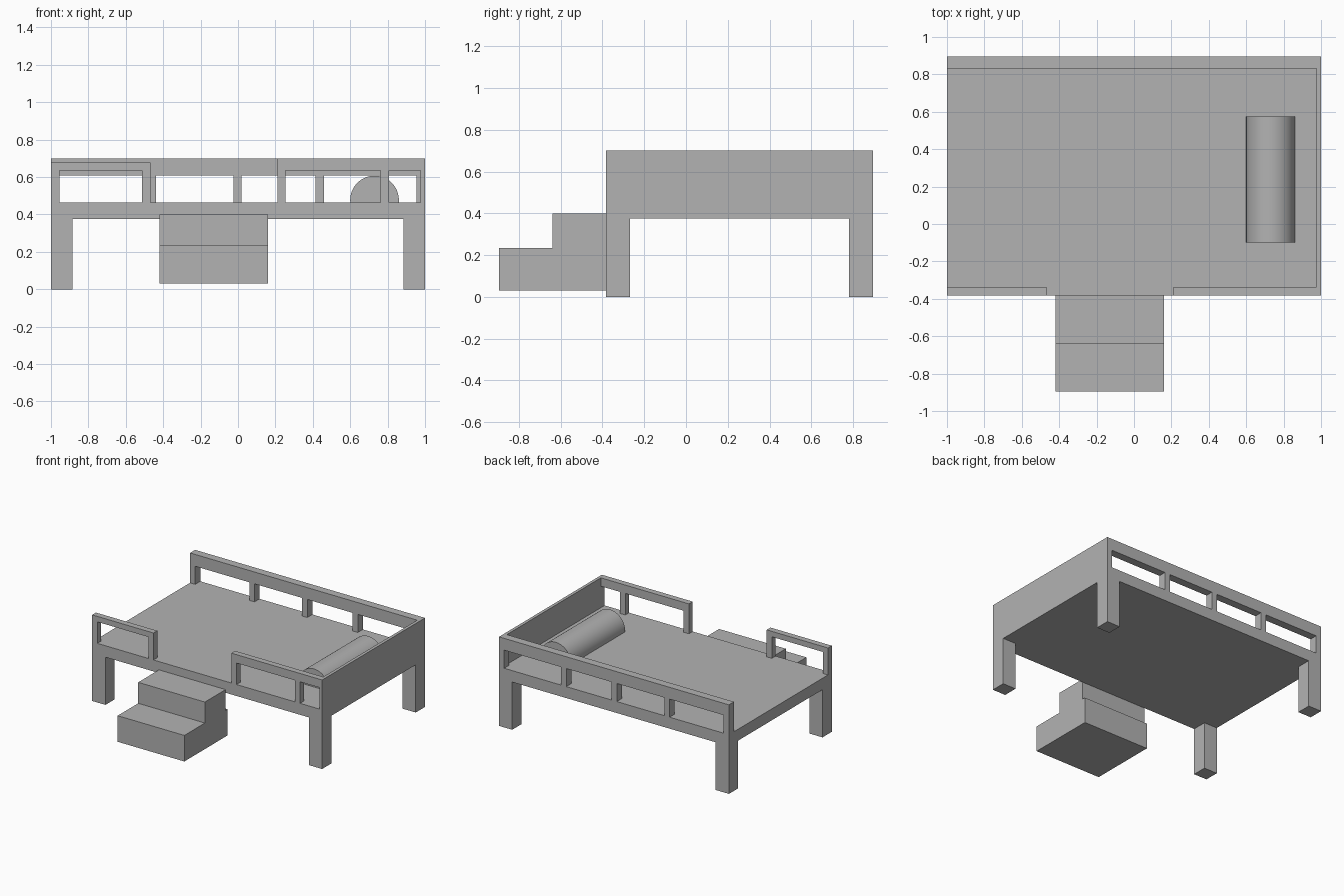
import bpy
import bmesh
import math
from mathutils import Vector

if "Cube" in bpy.data.objects:
    bpy.data.objects.remove(bpy.data.objects["Cube"], do_unlink=True)

grey = bpy.data.materials.new("plain grey")
grey.use_nodes = True
grey.diffuse_color = (0.45, 0.45, 0.45, 1)
grey.node_tree.nodes["Principled BSDF"].inputs["Base Color"].default_value = grey.diffuse_color


def finish(name, bm):
    bmesh.ops.recalc_face_normals(bm, faces=bm.faces)
    mesh = bpy.data.meshes.new(name)
    bm.to_mesh(mesh)
    bm.free()
    mesh.materials.append(grey)
    obj = bpy.data.objects.new(name, mesh)
    bpy.context.collection.objects.link(obj)
    return obj


def boxes(name, *spans):
    """One object from boxes, each given as (x range, y range, z range)."""
    bm = bmesh.new()
    for span in spans:
        low, high = (Vector(c) for c in zip(*span))
        verts = bmesh.ops.create_cube(bm, size=1)["verts"]
        for v in verts:
            v.co = (low + high) / 2 + v.co * (high - low)
    return finish(name, bm)


def rail(name, xs, ys, underside, top, posts):
    """Top beam carried by posts of equal width, given by their left edges."""
    beam = (xs, ys, (underside, top))
    uprights = [((x, min(x + POST, xs[1])), ys, (DECK, underside)) for x in posts]
    boxes(name, beam, *uprights)


FRONT, BACK = -0.383, 0.895
BASE, DECK, TOP = 0.375, 0.465, 0.70
HEAD = 0.976
POST, LEG = 0.045, 0.115

# Platform, legs and solid head panel
boxes("platform", ((-1, 1), (FRONT, BACK), (BASE, DECK)))
for side, x in (("right", -1), ("left", 1 - LEG)):
    for end, y in (("front", FRONT), ("back", BACK - LEG)):
        boxes(f"{end}_{side}_leg", ((x, x + LEG), (y, y + LEG), (0, BASE)))
boxes("head_panel", ((HEAD, 1), (FRONT, BACK), (DECK, TOP)))

# Open rails
rail("back_rail", (-1, HEAD), (0.832, BACK), 0.607, TOP,
     (-1, -0.484, -0.025, 0.415, 0.955))
front_depth = (FRONT, -0.336)
rail("front_right_rail", (-1, -0.467), front_depth, 0.634, 0.677, (-1, -0.512))
rail("front_left_rail", (0.21, HEAD), front_depth, 0.634, TOP, (0.21, 0.763))

# Two stacked steps
step_x = (-0.42, 0.16)
boxes("lower_step", (step_x, (-0.895, -0.357), (0.03, 0.235)))
boxes("upper_step", (step_x, (-0.64, FRONT), (0.235, 0.40)))

# Bolster: rounded profile drawn along y with a flat underside
bm = bmesh.new()
radius, centre_z, steps = 0.13, 0.477, 40
dip = math.asin((centre_z - DECK) / radius)
profile = []
for i in range(steps + 1):
    a = -dip + (math.pi + 2 * dip) * i / steps
    profile.append(bm.verts.new((0.73 + radius * math.cos(a), -0.10,
                                 centre_z + radius * math.sin(a))))
face = bm.faces.new(profile)
extruded = bmesh.ops.extrude_face_region(bm, geom=[face], use_keep_orig=True)
moved = [g for g in extruded["geom"] if isinstance(g, bmesh.types.BMVert)]
bmesh.ops.translate(bm, vec=(0, 0.675, 0), verts=moved)
bolster = finish("bolster", bm)
bpy.ops.object.select_all(action="DESELECT")
bolster.select_set(True)
bpy.context.view_layer.objects.active = bolster
bpy.ops.object.shade_smooth_by_angle(angle=math.radians(30))
